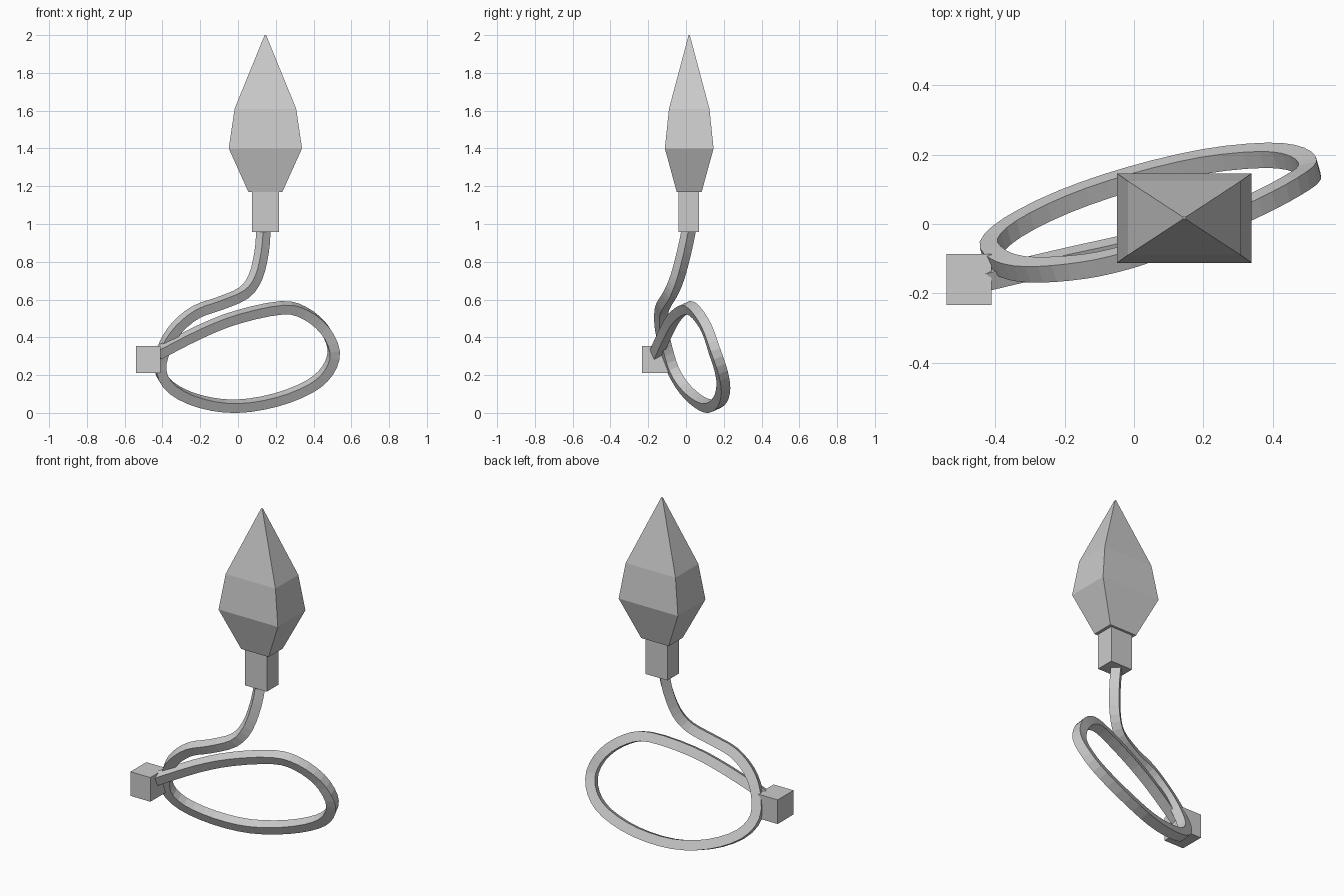
import bpy, bmesh
from mathutils import Vector
from mathutils.geometry import interpolate_bezier

if "Cube" in bpy.data.objects:
    bpy.data.objects.remove(bpy.data.objects["Cube"])

grey = bpy.data.materials.new("plain grey")
grey.diffuse_color = (0.6, 0.6, 0.6, 1)
grey.use_nodes = True
grey.node_tree.nodes["Principled BSDF"].inputs["Base Color"].default_value = grey.diffuse_color


def loft(name, rings):
    """Skin a list of equal-sized rings and cap both ends."""
    bm = bmesh.new()
    vs = [[bm.verts.new(p) for p in r] for r in rings]
    n = len(vs[0])
    for a, b in zip(vs, vs[1:]):
        for i in range(n):
            j = (i + 1) % n
            bm.faces.new((a[i], a[j], b[j], b[i]))
    bm.faces.new(vs[0][::-1])
    bm.faces.new(vs[-1])
    bmesh.ops.recalc_face_normals(bm, faces=bm.faces)
    me = bpy.data.meshes.new(name)
    bm.to_mesh(me)
    bm.free()
    me.materials.append(grey)
    ob = bpy.data.objects.new(name, me)
    bpy.context.collection.objects.link(ob)
    return ob


def rect(cx, cy, hx, hy, z):
    return [(cx - hx, cy - hy, z), (cx + hx, cy - hy, z),
            (cx + hx, cy + hy, z), (cx - hx, cy + hy, z)]


# Faceted bulb, its socket and the plug block
loft("bulb", [rect(0.145, 0.017, hx, hy, z) for hx, hy, z in
              ((0.09, 0.066, 1.17), (0.194, 0.129, 1.4),
               (0.163, 0.107, 1.61), (0.004, 0.003, 2.0))])
loft("socket", [rect(0.145, 0.014, 0.072, 0.055, z) for z in (0.957, 1.17)])
loft("plug", [rect(-0.475, -0.16, 0.065, 0.074, z) for z in (0.212, 0.355)])

# Cord: hangs from the socket, makes one loop and returns to the plug
path = [Vector(p) for p in (
    (0.135, 0.015, 0.97), (0.125, -0.01, 0.85), (0.093, -0.045, 0.72),
    (0.03, -0.08, 0.635), (-0.1, -0.115, 0.578), (-0.22, -0.13, 0.535),
    (-0.32, -0.13, 0.455), (-0.385, -0.11, 0.355), (-0.412, -0.07, 0.23),
    (-0.35, -0.01, 0.13), (-0.2, 0.065, 0.06), (-0.01, 0.13, 0.035),
    (0.2, 0.18, 0.068), (0.38, 0.198, 0.14), (0.475, 0.185, 0.225),
    (0.507, 0.15, 0.33), (0.455, 0.11, 0.445), (0.35, 0.055, 0.53),
    (0.23, 0.005, 0.556), (0.0, -0.06, 0.508), (-0.2, -0.105, 0.43),
    (-0.425, -0.158, 0.315))]
SIDE = 0.027
loop_normal = Vector((0.25, -0.88, -0.4))
strand_normal = Vector((0.65, -0.75, -0.2))

# Smooth centre line through the points
last = len(path) - 1
slope = [(path[min(i + 1, last)] - path[max(i - 1, 0)]) / 6 for i in range(last + 1)]
line = []
for i in range(last):
    line += interpolate_bezier(path[i], path[i] + slope[i],
                               path[i + 1] - slope[i + 1], path[i + 1], 4)[:-1]
line.append(path[-1])

# Square section swept along it
rings = []
for i, p in enumerate(line):
    t = (line[min(i + 1, len(line) - 1)] - line[max(i - 1, 0)]).normalized()
    ref = strand_normal.lerp(loop_normal, min(1, i / 24))
    n = (ref - t * ref.dot(t)).normalized()
    s = t.cross(n)
    rings.append([p + (n * a + s * b) * SIDE
                  for a, b in ((-1, -1), (1, -1), (1, 1), (-1, 1))])
loft("cord", rings)
